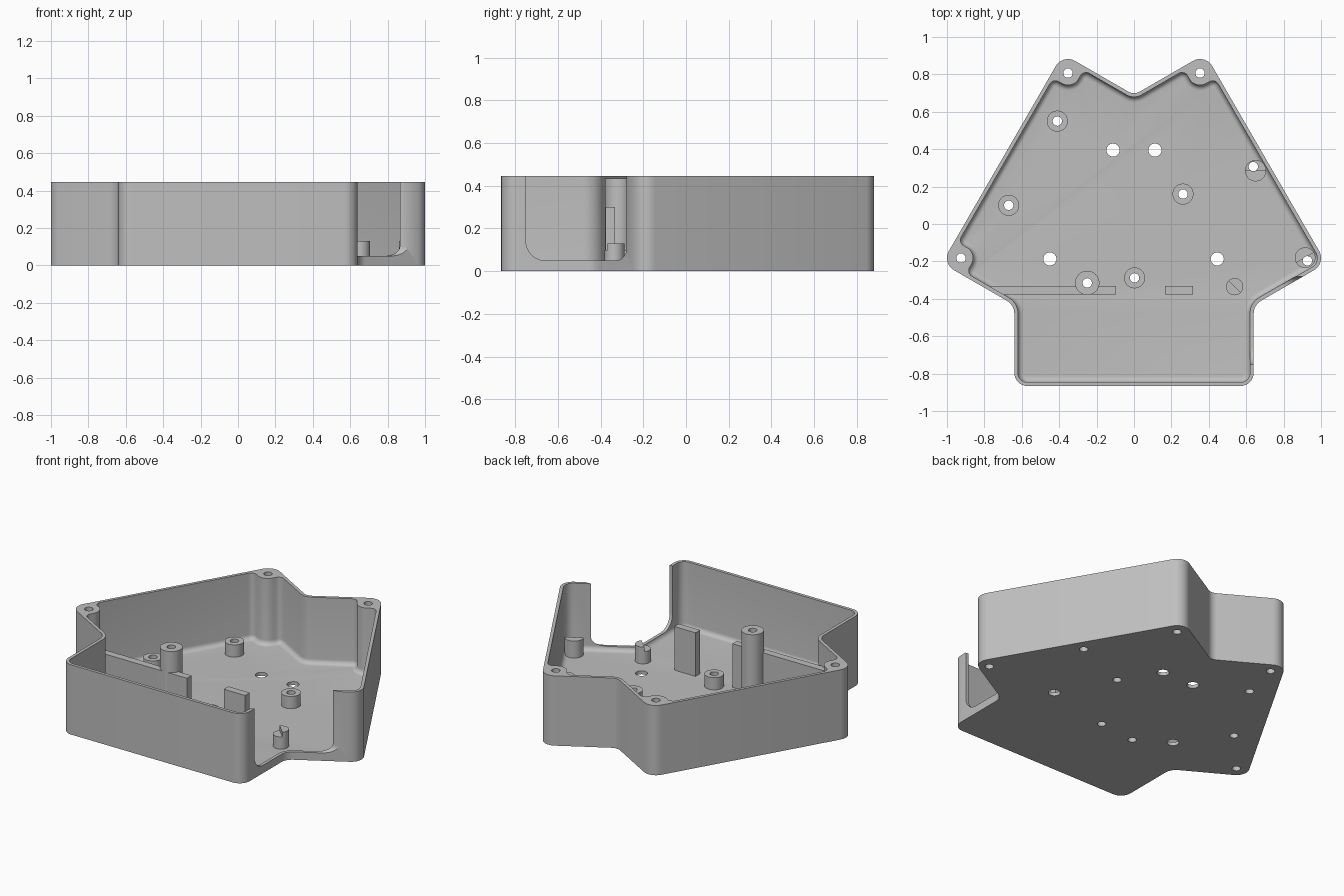
import bpy, bmesh, math
from mathutils import Vector, Matrix

cube = bpy.data.objects.get("Cube")
if cube:
    bpy.data.objects.remove(cube)

HEIGHT, FLOOR, WALL, FILLET = 0.445, 0.022, 0.02, 0.03

grey = bpy.data.materials.new("plain grey")
grey.use_nodes = True
grey.diffuse_color = (0.52, 0.52, 0.52, 1)
grey.node_tree.nodes["Principled BSDF"].inputs["Base Color"].default_value = (0.52, 0.52, 0.52, 1)
parts = []


def make(name, bm, part=True):
    mesh = bpy.data.meshes.new(name)
    bmesh.ops.recalc_face_normals(bm, faces=bm.faces)
    bm.to_mesh(mesh)
    bm.free()
    mesh.materials.append(grey)
    ob = bpy.data.objects.new(name, mesh)
    bpy.context.scene.collection.objects.link(ob)
    ob.hide_render = not part
    if part:
        parts.append(ob)
    return ob


def loft(name, rings, part=True, turn=None):
    """Skin a stack of (outline, height) rings and cap both ends."""
    bm = bmesh.new()
    rows = [[bm.verts.new((p[0], p[1], z)) for p in pts] for pts, z in rings]
    n = len(rows[0])
    for a, b in zip(rows, rows[1:]):
        for i in range(n):
            j = (i + 1) % n
            bm.faces.new((a[i], a[j], b[j], b[i]))
    bm.faces.new(rows[0][::-1])
    bm.faces.new(rows[-1])
    if turn:
        bm.transform(turn)
    return make(name, bm, part)


def directions(corners, i):
    p = Vector(corners[i][:2])
    before = (p - Vector(corners[i - 1][:2])).normalized()
    after = (Vector(corners[(i + 1) % len(corners)][:2]) - p).normalized()
    return p, before, after


def outline(corners, inset=0.0, steps=8):
    """Round the (x, y, radius) corners of a counter-clockwise polygon."""
    out = []
    for i, corner in enumerate(corners):
        p, u, v = directions(corners, i)
        nu, nv = Vector((-u.y, u.x)), Vector((-v.y, v.x))
        p = p + (nu + nv) * inset / (1 + nu.dot(nv))
        side = 1 if u.cross(v) > 0 else -1
        r = max(corner[2] - side * inset, 0.001)
        angle = math.acos(max(-1, min(1, u.dot(v))))
        start = p - u * r * math.tan(angle / 2)
        centre = start + nu * r * side
        for k in range(steps + 1):
            out.append(centre + Matrix.Rotation(side * angle * k / steps, 2) @ (start - centre))
    return out


def arc(x, y, r, start=0.0, sweep=2 * math.pi, steps=40):
    count = steps if sweep > 6 else steps + 1
    return [(x + r * math.cos(start + sweep * k / steps),
             y + r * math.sin(start + sweep * k / steps)) for k in range(count)]


def cut(ob, *cutters):
    for cutter in cutters:
        mod = ob.modifiers.new("cut", "BOOLEAN")
        mod.object, mod.operation, mod.solver = cutter, "DIFFERENCE", "EXACT"
    bpy.context.view_layer.update()
    graph = bpy.context.evaluated_depsgraph_get()
    mesh = bpy.data.meshes.new_from_object(ob.evaluated_get(graph))
    ob.modifiers.clear()
    ob.data = mesh


# Outer outline, mirrored about x = 0
half = [(0.64, -0.866, 0.07), (0.64, -0.433, 0.08),
        (1.0275, -0.2095, 0.075), (0.3805, 0.9095, 0.075)]
outer = half + [(0, 0.69, 0.06)] + [(-x, y, r) for x, y, r in half[::-1]]

# Cavity outline steps round the three full-height corner posts
cavity = []
for i, corner in enumerate(outer):
    if i in (3, 5, 6):
        p, u, v = directions(outer, i)
        s = 0.12
        for q, r in ((p - u * s, 0.055), (p + (v - u) * s, 0.045), (p + v * s, 0.055)):
            cavity.append((q.x, q.y, r))
    else:
        cavity.append(corner)

# Cutters: cavity with filleted floor, side opening, screw holes
rings = []
for k in range(7):
    a = math.pi / 2 * k / 6
    rings.append((outline(cavity, WALL + FILLET * (1 - math.sin(a))),
                  FLOOR + FILLET * (1 - math.cos(a))))
rings.append((outline(cavity, WALL), 0.6))
cavity_cutter = loft("cavity_cutter", rings, False)

opening = outline([(-0.75, 0.05, 0.09), (-0.28, 0.05, 0.05), (-0.28, 0.6, 0.005), (-0.75, 0.6, 0.005)])
axes = Matrix(((0, 0, 1, 0), (1, 0, 0, 0), (0, 1, 0, 0), (0, 0, 0, 1)))
opening_cutter = loft("opening_cutter", [(opening, 0.56), (opening, 1.1)], False, axes)

standoffs = [(-0.41, 0.55), (-0.67, 0.1), (0.262, 0.16), (0.003, -0.288)]
tall = (-0.25, -0.315)
corner_holes = [(-0.353, 0.807), (0.353, 0.807), (-0.925, -0.182)]
peg_holes = [(0.638, 0.307), (0.927, -0.197)]
floor_holes = [(-0.112, 0.395), (0.112, 0.395), (-0.45, -0.187), (0.445, -0.187)]
bm = bmesh.new()
for spots, r in ((standoffs + [tall] + corner_holes + peg_holes, 0.025), (floor_holes, 0.035)):
    for x, y in spots:
        bmesh.ops.create_cone(bm, cap_ends=True, segments=32, radius1=r, radius2=r, depth=2,
                              matrix=Matrix.Translation((x, y, 0)))
hole_cutter = make("hole_cutter", bm, False)

# Case shell
shell = loft("case_shell", [(outline(outer), 0), (outline(outer), HEIGHT)])
cut(shell, cavity_cutter, opening_cutter, hole_cutter)

# Standoffs and the tall post
BASE = FLOOR - 0.01
for x, y in standoffs:
    ring = arc(x, y, 0.056)
    cut(loft("standoff", [(ring, BASE), (ring, 0.1)]), hole_cutter)
ring = arc(*tall, 0.065)
cut(loft("tall_post", [(ring, BASE), (ring, 0.435)]), hole_cutter)

# Stepped pegs: one half stands higher, starting at the given angle
for x, y, r, start in ((0.65, 0.285, 0.057, 180), (0.915, -0.18, 0.055, 30), (0.538, -0.335, 0.046, -45)):
    for name, turn, top in (("peg_high_half", 0, 0.13), ("peg_low_half", 180, 0.1)):
        ring = arc(x, y, r, math.radians(start + turn), math.pi, 20)
        cut(loft(name, [(ring, BASE), (ring, top)]), hole_cutter)

# Inner rib and short plate
rib = [(-0.8, -0.332), (-0.72, -0.378), (-0.095, -0.378), (-0.095, -0.332)]
cut(loft("long_rib", [(rib, BASE), (rib, 0.3)]), hole_cutter)
plate = [(0.165, -0.378), (0.315, -0.378), (0.315, -0.332), (0.165, -0.332)]
loft("short_plate", [(plate, BASE), (plate, 0.3)])

# Remove cutters and smooth the rounded walls
for cutter in (cavity_cutter, opening_cutter, hole_cutter):
    bpy.data.objects.remove(cutter)
bpy.ops.object.select_all(action="DESELECT")
for ob in parts:
    ob.select_set(True)
bpy.context.view_layer.objects.active = shell
bpy.ops.object.shade_smooth_by_angle(angle=math.radians(30))
